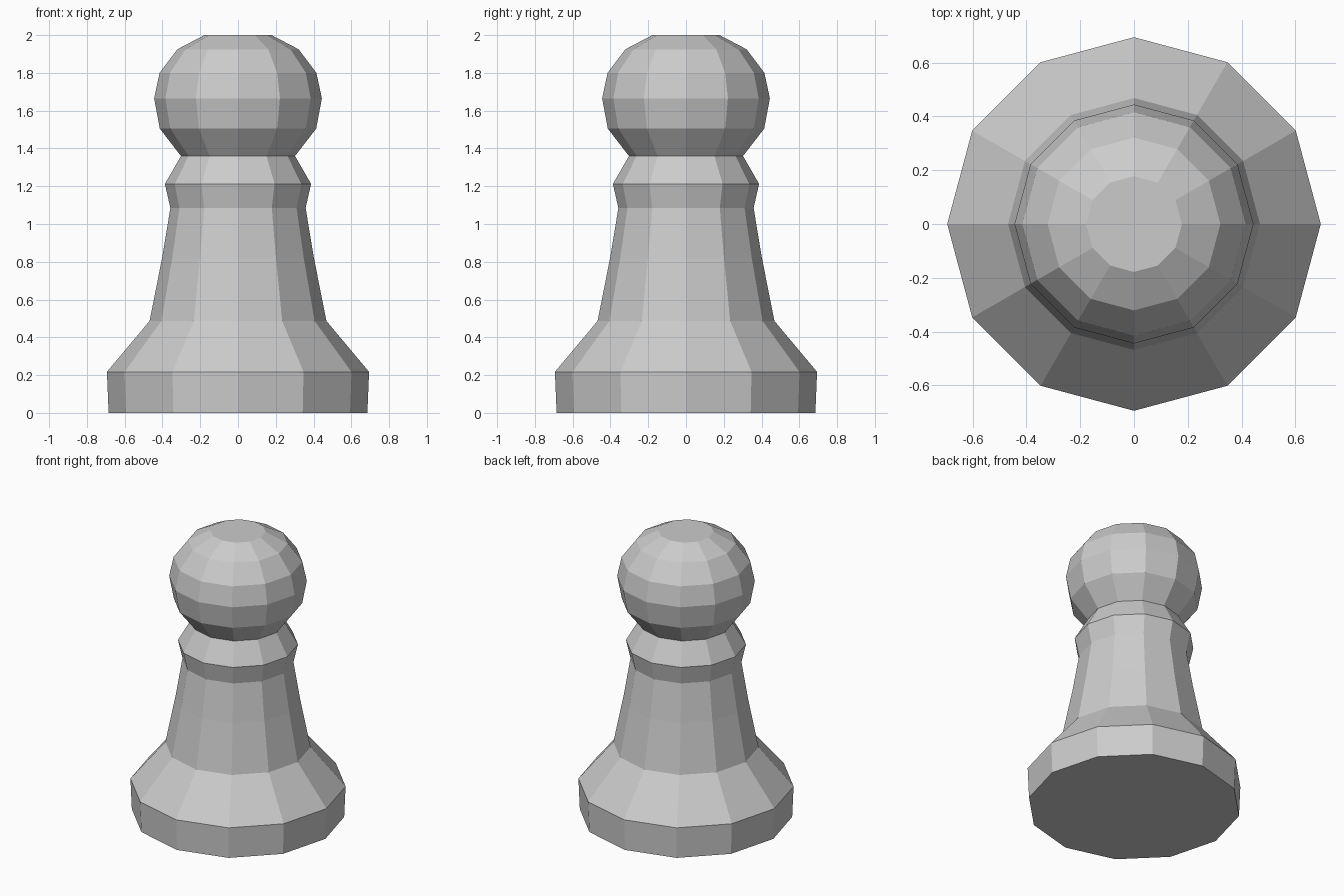
import bpy
import bmesh
from math import cos, sin, tau

if "Cube" in bpy.data.objects:
    bpy.data.objects.remove(bpy.data.objects["Cube"])

SIDES = 12

# Outline from the base up to the flat crown: (radius, height)
PROFILE = [
    (0.685, 0.0), (0.694, 0.217),                   # foot
    (0.468, 0.487), (0.402, 0.82), (0.358, 1.085),  # flared stem
    (0.387, 1.212), (0.302, 1.36),                  # collar and neck
    (0.414, 1.505), (0.444, 1.665), (0.415, 1.80),  # round head
    (0.321, 1.925), (0.178, 2.0),
]


def lathe(name, profile):
    """Revolve a profile around z into a closed, flat-shaded body."""
    bm = bmesh.new()
    rings = [[bm.verts.new((r * cos(tau * i / SIDES), r * sin(tau * i / SIDES), z))
              for i in range(SIDES)] for r, z in profile]
    for low, high in zip(rings, rings[1:]):
        for i in range(SIDES):
            j = (i + 1) % SIDES
            bm.faces.new((low[i], low[j], high[j], high[i]))
    bm.faces.new(rings[0][::-1])
    bm.faces.new(rings[-1])
    mesh = bpy.data.meshes.new(name)
    bm.to_mesh(mesh)
    bm.free()
    obj = bpy.data.objects.new(name, mesh)
    bpy.context.collection.objects.link(obj)
    return obj


# Chess pawn: one continuous turned body
lathe("pawn_body", PROFILE)
